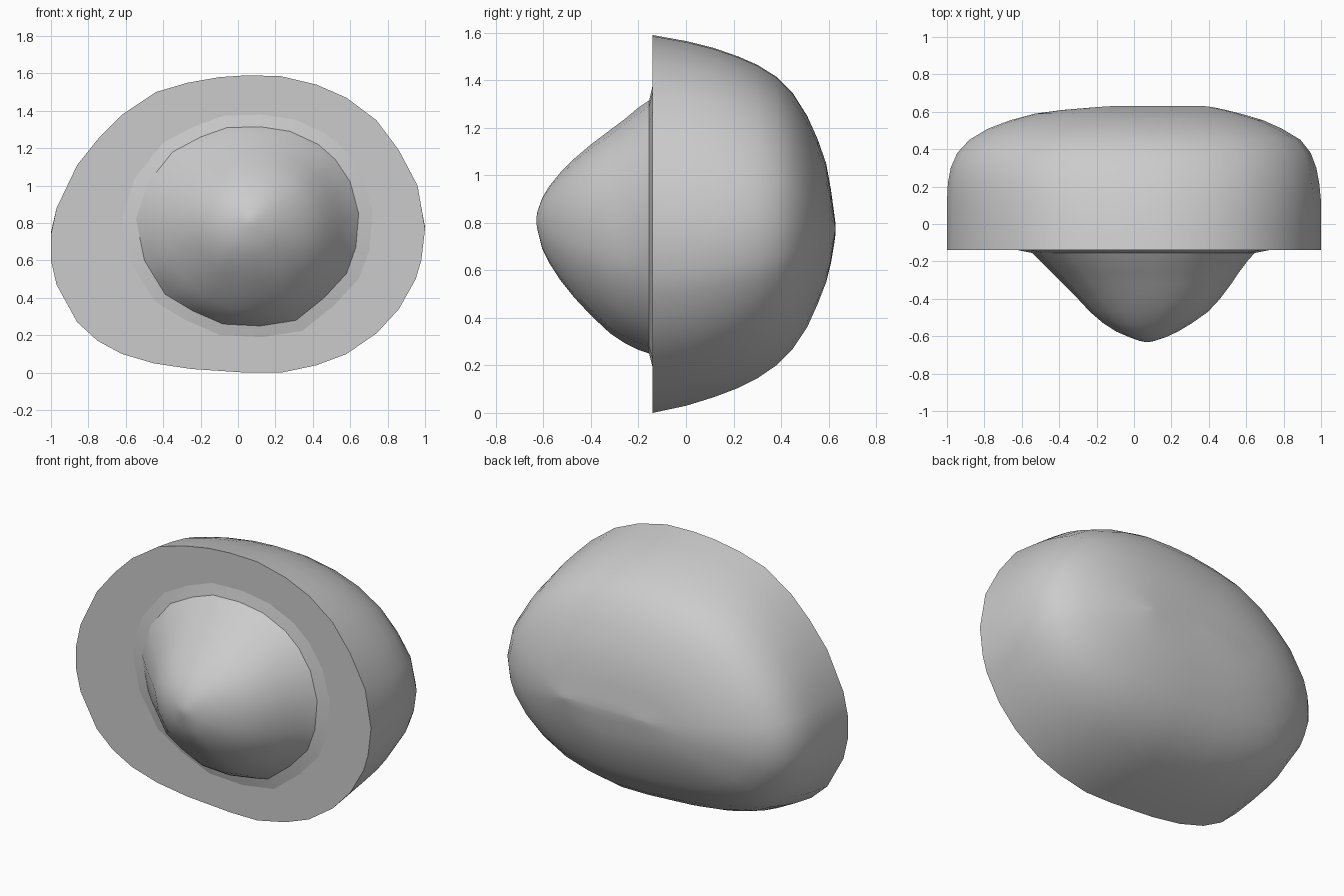
import bpy, bmesh, math

if "Cube" in bpy.data.objects:
    bpy.data.objects.remove(bpy.data.objects["Cube"])

# Outlines seen from the front (x, z)
BODY = [(-1, .6), (-.97, .47), (-.86, .27), (-.75, .17), (-.62, .1), (-.45, .05), (-.25, .02),
        (.05, 0), (.23, 0), (.42, .04), (.58, .1), (.74, .21), (.86, .34), (.95, .5), (.98, .6),
        (1, .77), (.96, 1), (.86, 1.19), (.74, 1.35), (.58, 1.47), (.42, 1.54), (.23, 1.585),
        (.05, 1.59), (-.1, 1.58), (-.27, 1.55), (-.44, 1.5), (-.62, 1.38), (-.74, 1.26),
        (-.86, 1.11), (-.97, .88), (-1, .74)]
CORE = [(-.545, .82), (-.5, .6), (-.39, .42), (-.24, .33), (-.08, .26), (.12, .25), (.31, .28),
        (.46, .4), (.58, .53), (.63, .67), (.645, .85), (.6, 1.02), (.52, 1.14), (.43, 1.22),
        (.28, 1.29), (.12, 1.315), (-.06, 1.31), (-.2, 1.26), (-.35, 1.18), (-.485, 1.01)]


def fit(outline, y, x0, x1, z0, z1):
    """Outline stretched to the given extents at depth y."""
    xs, zs = [p[0] for p in outline], [p[1] for p in outline]
    fx = (x1 - x0) / (max(xs) - min(xs))
    fz = (z1 - z0) / (max(zs) - min(zs))
    return [(x0 + (x - min(xs)) * fx, y, z0 + (z - min(zs)) * fz) for x, z in outline]


def loft(name, outline, sections, hole=None):
    """Skin through the sections; last one is capped, first one optionally
    filled as a flat face around a hole loop."""
    bm = bmesh.new()
    rings = [[bm.verts.new(c) for c in fit(outline, *s)] for s in sections]
    n = len(outline)
    for a, b in zip(rings, rings[1:]):
        for i in range(n):
            j = (i + 1) % n
            bm.faces.new((a[i], a[j], b[j], b[i]))
    # cap as a fan around its centre
    bm.faces.new(rings[-1])
    if hole:
        inner = [bm.verts.new(c) for c in hole]
        edges = [bm.edges.get((rings[0][i], rings[0][(i + 1) % n])) for i in range(n)]
        m = len(inner)
        edges += [bm.edges.new((inner[i], inner[(i + 1) % m])) for i in range(m)]
        bmesh.ops.triangle_fill(bm, edges=edges, use_beauty=True, normal=(0, -1, 0))
    bmesh.ops.recalc_face_normals(bm, faces=bm.faces)
    # open shells: make sure the cap faces away from the opening
    out = 1 if sections[-1][0] > sections[0][0] else -1
    bm.normal_update()
    cap = max(bm.faces, key=lambda f: out * f.calc_center_median().y)
    if cap.normal.y * out < 0:
        bmesh.ops.reverse_faces(bm, faces=bm.faces)
    me = bpy.data.meshes.new(name)
    bm.to_mesh(me)
    bm.free()
    ob = bpy.data.objects.new(name, me)
    bpy.context.collection.objects.link(ob)
    bpy.ops.object.select_all(action='DESELECT')
    ob.select_set(True)
    bpy.context.view_layer.objects.active = ob
    bpy.ops.object.shade_smooth_by_angle(angle=math.radians(30))
    return ob


# Shallow lip around the core: y, x range, z range
LIP = (-.14, -.62, .72, .19, 1.38)

# Domed back half with the flat front face
loft("body", BODY, [
    (-.14, -1, 1, 0, 1.59), (0, -1, 1, .03, 1.565), (.12, -1, 1, .067, 1.535),
    (.22, -.995, .99, .105, 1.5), (.3, -.98, .975, .145, 1.465), (.38, -.945, .945, .2, 1.415),
    (.45, -.88, .89, .27, 1.345), (.51, -.78, .79, .36, 1.25), (.555, -.66, .69, .46, 1.15),
    (.59, -.53, .57, .55, 1.05), (.61, -.38, .49, .63, .94), (.625, -.2, .42, .72, .83),
    (.63, -.12, .38, .76, .79)], hole=fit(CORE, *LIP))

# Rounded core bulging from the front
loft("core", CORE, [
    LIP, (-.155, -.545, .645, .25, 1.315), (-.2, -.5, .605, .265, 1.285),
    (-.26, -.44, .56, .295, 1.235), (-.32, -.38, .52, .335, 1.19), (-.4, -.3, .46, .41, 1.13),
    (-.47, -.235, .395, .485, 1.07), (-.53, -.165, .31, .56, 1.01), (-.575, -.095, .235, .63, .955),
    (-.605, -.025, .17, .69, .905), (-.625, .03, .11, .77, .85), (-.63, .055, .085, .8, .82)])
